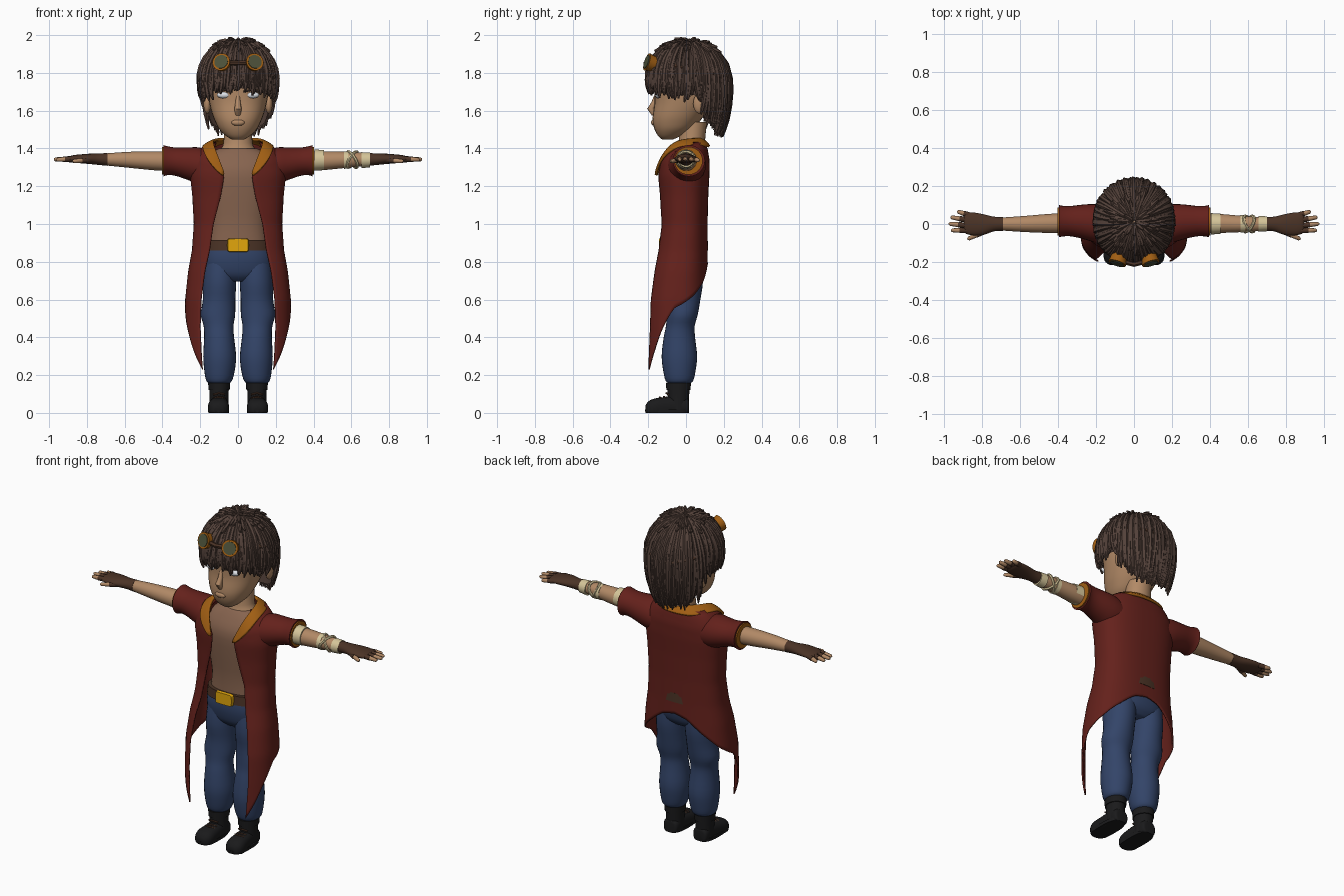
import bpy, bmesh, math, random
from mathutils import Vector as V

if "Cube" in bpy.data.objects:
    bpy.data.objects.remove(bpy.data.objects["Cube"])

random.seed(7)


def mat(name, r, g, b):
    m = bpy.data.materials.new(name)
    m.diffuse_color = [(c / 255) ** 2.2 for c in (r, g, b)] + [1]
    m.use_nodes = True
    m.node_tree.nodes["Principled BSDF"].inputs["Base Color"].default_value = m.diffuse_color
    return m


SKIN = mat("skin", 176, 136, 102)
SHIRT = mat("undershirt", 134, 100, 80)
RED = mat("coat_red", 100, 38, 33)
ORANGE = mat("trim_orange", 158, 94, 26)
BLUE = mat("denim", 54, 70, 104)
HAIR = mat("hair_brown", 84, 67, 60)
BROWN = mat("leather", 76, 54, 42)
BLACK = mat("boot_black", 32, 32, 33)
GOLD = mat("gold", 225, 165, 20)
CREAM = mat("bandage", 212, 196, 152)
WHITE = mat("eye_white", 222, 226, 232)
OLIVE = mat("lens", 78, 82, 60)


def finish(name, bm, m, mirror=False, solid=0, sub=0):
    bmesh.ops.recalc_face_normals(bm, faces=bm.faces)
    me = bpy.data.meshes.new(name)
    bm.to_mesh(me)
    bm.free()
    me.materials.append(m)
    me.shade_smooth()
    me.set_sharp_from_angle(angle=math.radians(50))
    ob = bpy.data.objects.new(name, me)
    bpy.context.collection.objects.link(ob)
    if mirror:
        ob.modifiers.new("mirror", "MIRROR")
    if sub:
        ob.modifiers.new("subdivide", "SUBSURF").levels = sub
        ob.modifiers["subdivide"].render_levels = sub
    if solid:
        s = ob.modifiers.new("thickness", "SOLIDIFY")
        s.thickness, s.offset = solid, 0
    return ob


def interp(keys, t):
    """Linear lookup in rows (t, values...) sorted by rising t."""
    if t <= keys[0][0]:
        return keys[0][1:]
    for a, b in zip(keys, keys[1:]):
        if t <= b[0]:
            f = (t - a[0]) / (b[0] - a[0])
            return [p + (q - p) * f for p, q in zip(a[1:], b[1:])]
    return keys[-1][1:]


def smooth(rows, k=3):
    """Catmull-Rom refinement of cross-section rows."""
    out = []
    for i in range(len(rows) - 1):
        p = [rows[max(0, min(len(rows) - 1, i + d))] for d in (-1, 0, 1, 2)]
        for j in range(k):
            t = j / k
            out.append([b + .5 * t * (c - a + t * (2*a - 5*b + 4*c - d + t * (3*(b - c) + d - a)))
                        for a, b, c, d in zip(*p)])
    return out + [rows[-1]]


def skin_rings(bm, rings, closed=True, cap=True):
    vs = [[bm.verts.new(p) for p in r] for r in rings]
    n = len(vs[0])
    for a, b in zip(vs, vs[1:]):
        for i in range(n if closed else n - 1):
            j = (i + 1) % n
            bm.faces.new((a[i], a[j], b[j], b[i]))
    if cap:
        bm.faces.new(vs[0])
        bm.faces.new(vs[-1][::-1])


def sgnpow(v, e):
    return math.copysign(abs(v) ** e, v)


def loft(name, rows, axis, m, mirror=False, p=2, n=28, floor=False, k=3):
    """rows: (position along axis, centre a, centre b, radius a, radius b)."""
    bm, rings = bmesh.new(), []
    for t, a, b, ra, rb in smooth(rows, k):
        ring = []
        for i in range(n):
            w = math.tau * i / n
            u, v = a + ra * sgnpow(math.cos(w), 2 / p), b + rb * sgnpow(math.sin(w), 2 / p)
            q = {"x": (t, u, v), "y": (u, t, v), "z": (u, v, t)}[axis]
            ring.append((q[0], q[1], max(0, q[2])) if floor else q)
        rings.append(ring)
    skin_rings(bm, rings)
    return finish(name, bm, m, mirror)


def add_tube(bm, pts, rad, n=6):
    pts = [V(p) for p in pts]
    u, rings = None, []
    for i, p in enumerate(pts):
        t = (pts[min(i + 1, len(pts) - 1)] - pts[max(i - 1, 0)]).normalized()
        u = t.orthogonal() if u is None else u - t * u.dot(t)
        u.normalize()
        w, r = t.cross(u), rad[i] if isinstance(rad, (list, tuple)) else rad
        rings.append([p + (u * math.cos(a) + w * math.sin(a)) * r
                      for a in (math.tau * j / n for j in range(n))])
    skin_rings(bm, rings)


def tubes(name, items, m, mirror=False, n=6):
    bm = bmesh.new()
    for pts, rad in items:
        add_tube(bm, pts, rad, n)
    return finish(name, bm, m, mirror)


def ball(name, c, r, m, mirror=False):
    bm = bmesh.new()
    bmesh.ops.create_uvsphere(bm, u_segments=18, v_segments=12, radius=1)
    for v in bm.verts:
        v.co = V(c) + V([a * b for a, b in zip(v.co, r)])
    return finish(name, bm, m, mirror)


# Head: (z, half width, front y, back y)
HEAD = [(1.447, .03, -.125, -.07), (1.465, .062, -.147, -.03), (1.50, .098, -.166, .03),
        (1.54, .12, -.176, .07), (1.58, .136, -.175, .10), (1.64, .152, -.167, .14),
        (1.70, .162, -.168, .16), (1.78, .165, -.17, .17), (1.86, .15, -.15, .15), (1.92, .1, -.09, .1)]
loft("head", [(z, 0, (f + b) / 2, w, (b - f) / 2) for z, w, f, b in HEAD], "z", SKIN, p=2.2)
loft("neck", [(1.33, 0, .02, .12, .085), (1.39, 0, .025, .095, .075), (1.43, 0, .03, .077, .07),
              (1.54, 0, .04, .072, .07)], "z", SKIN)
tubes("nose", [([(0, -.158, 1.68), (0, -.17, 1.64), (0, -.186, 1.61), (0, -.168, 1.58)],
                [.01, .014, .02, .014])], SKIN, n=10)
ball("ears", (.163, .07, 1.637), (.02, .032, .052), SKIN, True)
ball("eyes", (.073, -.146, 1.683), (.04, .018, .018), WHITE, True)
tubes("eyebrows", [([(.03, -.172, 1.70), (.07, -.162, 1.71), (.118, -.125, 1.70)], .006)], HAIR, True)
tubes("mouth", [([(-.05, -.155, 1.535), (-.02, -.171, 1.527), (.02, -.171, 1.527), (.05, -.155, 1.535)],
                 .005)], SHIRT)
ball("lips", (0, -.172, 1.537), (.035, .013, .016), SKIN)

# Hair: lookups over a dome that hangs straight below s = 1
HEM = [(0, 1.15), (40, 1.18), (60, 1.3), (95, 1.27), (112, 1.3), (122, 1.75), (150, 1.9), (180, 1.95)]


def hem_s(phi):
    return interp(HEM, abs((math.degrees(phi) + 180) % 360 - 180))[0]


def scalp(phi, s, off=0):
    th = min(s, 1) * math.pi / 2
    d = max(0, s - 1)
    r = (.193 + off) * math.sin(th) + .012 * d - .045 * d * d
    z = 1.75 + (.208 + off) * math.cos(th) - .3 * d
    return (math.sin(phi) * r, .012 - 1.06 * math.cos(phi) * r, z)


bm = bmesh.new()
skin_rings(bm, [[scalp(math.tau * i / 72, .02 + (hem_s(math.tau * i / 72) - .07) * j / 14, -.006)
                 for i in range(72)] for j in range(15)], cap=False)
finish("hair_cap", bm, HAIR)
locks = []
for start, count, lift in ((.08, 34, .16), (.3, 54, .1), (.55, 60, .03), (.75, 62, 0)):
    for i in range(count):
        phi = math.tau * (i + random.random() * .7) / count
        end = hem_s(phi) - lift * random.uniform(.3, 1.6) + random.uniform(-.06, .08)
        s0, sway = start + random.uniform(-.06, .06), random.uniform(-.14, .14)
        pts = [scalp(phi + sway * f * f, s0 + (end - s0) * f, .004 + lift * .05 + .008 * math.sin(f * 3))
               for f in (j / 8 for j in range(9))]
        locks.append((pts, [.008, .012, .013, .013, .013, .013, .012, .010, .004]))
for i in range(55):
    phi, s0, end = random.uniform(0, math.tau), random.uniform(.02, .3), random.uniform(.2, .45)
    locks.append(([scalp(phi, s0 + end * f * .7, .036 * f) for f in (0, .35, .7, 1)],
                  [.011, .012, .011, .006]))
tubes("hair_locks", locks, HAIR)

# Goggles on the forehead
c, nrm = V((.083, -.187, 1.852)), V((.28, -.9, .3)).normalized()
tubes("goggle_cups", [([c - nrm * .04, c, c + nrm * .022], [.04, .044, .048])], ORANGE, True, 18)
tubes("goggle_lenses", [([c, c + nrm * .026], .037)], OLIVE, True, 18)
tubes("goggle_bridge", [([(-.05, -.2, 1.853), (0, -.213, 1.853), (.05, -.2, 1.853)], .013)], BROWN)
tubes("goggle_strap", [([scalp(math.radians(a), .68 + .002 * (a - 35), .008) for a in range(35, 181, 12)],
                        .018)], BROWN, True)

# Torso, belt and buckle
loft("torso", [(.86, 0, -.005, .165, .1), (1.0, 0, -.005, .152, .098), (1.15, 0, -.01, .175, .105),
               (1.28, 0, -.01, .19, .108), (1.36, 0, .01, .17, .09), (1.40, 0, .02, .1, .07)], "z", SHIRT, p=2.3)
loft("belt", [(.86, 0, -.005, .182, .122), (.915, 0, -.005, .174, .12)], "z", BROWN, p=2.3, k=1)
loft("buckle", [(-.142, 0, .888, .054, .034), (-.122, 0, .888, .057, .036)], "y", GOLD, p=8, k=1)

# Coat body: (z, half width, front y, back y, half gap of the front opening)
COAT = [(.22, .272, -.225, .1, .187), (.3, .274, -.225, .1, .193), (.45, .277, -.222, .11, .2),
        (.6, .276, -.215, .115, .195), (.75, .26, -.188, .112, .175), (.86, .24, -.16, .11, .15),
        (1.0, .23, -.137, .11, .13), (1.15, .238, -.138, .114, .09), (1.26, .25, -.146, .12, .072),
        (1.34, .24, -.135, .12, .11), (1.40, .195, -.1, .11, .13), (1.43, .15, -.06, .1, .115)]
COAT_HEM = [(0, .23), (.1, .33), (.2, .44), (.35, .56), (.55, .62), (.75, .70), (.9, .77), (1, .79)]


def coat_point(u, v):
    side = 1 - abs(2 * u - 1)
    z = 1.43 + (interp(COAT_HEM, side)[0] - 1.43) * v
    w, f, b, gap = interp(COAT, z)
    e = 2.5
    a0 = math.asin((gap / w) ** (e / 2))
    a = a0 + (math.tau - 2 * a0) * u
    return (w * sgnpow(math.sin(a), 2 / e), (f + b) / 2 - (b - f) / 2 * sgnpow(math.cos(a), 2 / e), z)


bm = bmesh.new()
skin_rings(bm, [[coat_point(i / 64, j / 36) for i in range(65)] for j in range(37)], False, False)
finish("coat", bm, RED, solid=.008)

# Collar and sleeves
inner = [(0, .085, 1.45), (.08, .07, 1.45), (.122, .01, 1.447), (.135, -.06, 1.435), (.112, -.125, 1.37), (.072, -.152, 1.265)]
outer = [(0, .128, 1.41), (.12, .115, 1.412), (.18, .02, 1.418), (.188, -.07, 1.405), (.165, -.145, 1.335), (.08, -.162, 1.25)]
bm = bmesh.new()
skin_rings(bm, [inner, [(V(a) + V(b)) / 2 + V((0, 0, .006)) for a, b in zip(inner, outer)], outer], False, False)
finish("collar", bm, ORANGE, True, .014, 2)
loft("sleeves", [(.15, 0, 1.30, .1, .09), (.21, .005, 1.31, .1, .096), (.27, .012, 1.32, .09, .085),
                 (.33, .015, 1.33, .08, .075), (.37, .015, 1.335, .08, .076), (.395, .015, 1.335, .085, .083)],
     "x", RED, True)
loft("sleeve_trim", [(.38, .013, 1.335, .072, .072), (.403, .013, 1.335, .075, .074)], "x", ORANGE, True, k=1)

# Arms, bandages, gloves and fingers
loft("arms", [(.36, .005, 1.332, .052, .052), (.45, .003, 1.335, .05, .05), (.58, 0, 1.34, .042, .042),
              (.71, 0, 1.342, .033, .031)], "x", SKIN, True)
for x0, x1, r0, r1 in ((.405, .455, .056, .053), (.56, .585, .046, .045), (.655, .7, .042, .039)):
    loft("bandage_wrap", [(x0, .001, 1.338, r0, r0), (x1, .001, 1.339, r1, r1)], "x", CREAM, k=1)
tubes("bandage_cross", [([(.605 + k * .028 * math.cos(a), .042 * math.sin(a + .7), 1.341 + .042 * math.cos(a + .7))
                          for a in (math.tau * i / 20 for i in range(21))], .008) for k in (-1, 1)], CREAM)
loft("gloves", [(.69, 0, 1.342, .036, .034), (.74, 0, 1.343, .039, .03), (.79, -.003, 1.345, .054, .027),
                (.84, 0, 1.345, .06, .023), (.88, .003, 1.344, .056, .019), (.895, .004, 1.343, .045, .012)],
     "x", BROWN, True)
hands = [((.86, .045, 1.343), (.93, .066, 1.337)), ((.87, .02, 1.345), (.965, .036, 1.34)),
         ((.875, -.008, 1.345), (.975, .001, 1.342)), ((.87, -.034, 1.345), (.963, -.033, 1.34)),
         ((.78, -.035, 1.34), (.876, -.08, 1.332))]
hands = [(V(a), V(b)) for a, b in hands]
tubes("glove_fingers", [([a, a.lerp(b, .5)], .0145) for a, b in hands], BROWN, True, 8)
tubes("fingers", [([a, a.lerp(b, .6), a.lerp(b, .93), b], [.0125, .0125, .010, .004]) for a, b in hands], SKIN, True, 8)

# Trousers
loft("hips", [(.695, 0, -.005, .1, .06), (.73, 0, -.005, .168, .095), (.79, 0, -.005, .183, .113),
              (.84, 0, -.005, .182, .117), (.885, 0, -.005, .17, .113)], "z", BLUE, p=2.3)
loft("legs", [(.84, .09, -.005, .085, .09), (.70, .097, -.01, .088, .1), (.60, .1, -.012, .086, .088),
              (.52, .106, -.02, .091, .082), (.46, .103, -.03, .079, .076), (.40, .1, -.035, .079, .083),
              (.30, .097, -.035, .087, .094), (.22, .098, -.035, .08, .085), (.17, .1, -.035, .068, .073),
              (.155, .1, -.037, .05, .055)], "z", BLUE, True)

# Boots with cuff, sole and laces
loft("boot_shafts", [(.01, .1, -.04, .05, .05), (.08, .1, -.04, .05, .056), (.15, .1, -.04, .052, .06)], "z", BLACK, True)
loft("boot_cuffs", [(.12, .1, -.04, .056, .064), (.158, .1, -.04, .058, .066)], "z", BLACK, True, k=1)
loft("boot_feet", [(.016, .1, .03, .03, .03), (.005, .1, .035, .046, .045), (-.06, .1, .035, .048, .055),
                   (-.12, .102, .03, .053, .053), (-.17, .104, .025, .056, .05), (-.2, .104, .022, .046, .038),
                   (-.215, .104, .018, .024, .02)], "y", BLACK, True, 2.5, floor=True)
loft("boot_soles", [(0, .103, -.1, .054, .115), (.018, .103, -.1, .056, .117)], "z", BLACK, True, 2.8, k=1)
tubes("boot_laces", [([(.07, y + .012, z - .008), (.1, y, z), (.13, y + .012, z - .008)], .005)
                     for y, z in ((-.105, .105), (-.118, .086), (-.14, .083))], BROWN, True)
